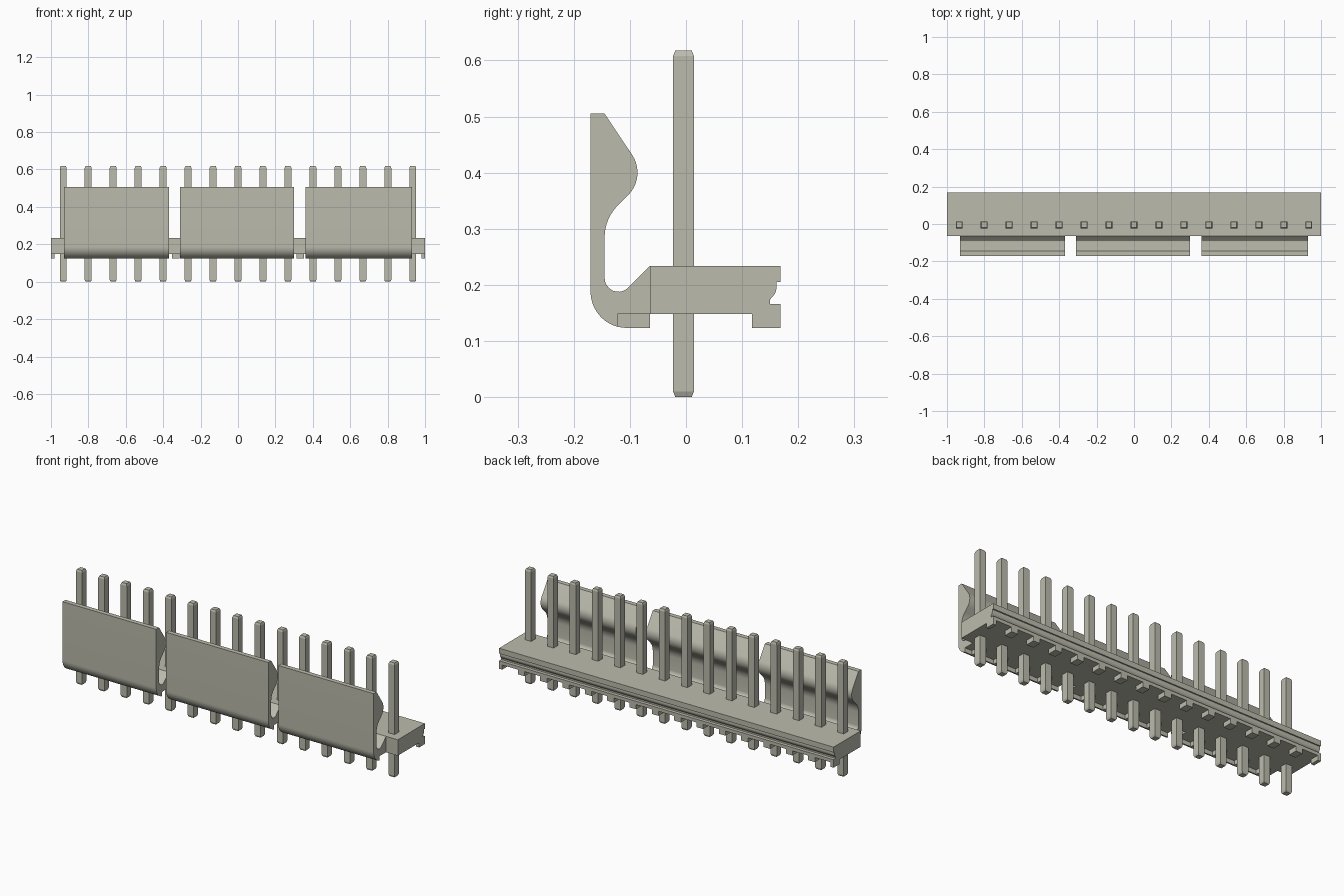
import bpy, bmesh, math
from mathutils import Vector

if "Cube" in bpy.data.objects:
    bpy.data.objects.remove(bpy.data.objects["Cube"], do_unlink=True)

mat = bpy.data.materials.new("warm_grey")
mat.use_nodes = True
COLOUR = (0.50, 0.50, 0.42, 1)
mat.diffuse_color = COLOUR
mat.node_tree.nodes["Principled BSDF"].inputs["Base Color"].default_value = COLOUR

PITCH, PINS = 0.1335, 15
FOOT = 0.02            # half width of a foot


def finish(bm, name, smooth=False):
    bmesh.ops.recalc_face_normals(bm, faces=bm.faces)
    me = bpy.data.meshes.new(name)
    bm.to_mesh(me)
    bm.free()
    me.materials.append(mat)
    ob = bpy.data.objects.new(name, me)
    bpy.context.collection.objects.link(ob)
    if smooth:
        bpy.ops.object.select_all(action='DESELECT')
        ob.select_set(True)
        bpy.context.view_layer.objects.active = ob
        bpy.ops.object.shade_smooth_by_angle(angle=math.radians(25))
    return ob


def fillet(points, steps=10):
    """Round each (y, z, radius) corner with an arc."""
    out = []
    for i, (y, z, r) in enumerate(points):
        p = Vector((y, z))
        if not r:
            out.append(p)
            continue
        a = (Vector(points[i - 1][:2]) - p).normalized()
        b = (Vector(points[(i + 1) % len(points)][:2]) - p).normalized()
        half = a.angle(b) / 2
        centre = p + (a + b).normalized() * r / math.sin(half)
        start = p + a * r / math.tan(half) - centre
        end = p + b * r / math.tan(half) - centre
        sweep = start.angle(end)
        for k in range(steps + 1):
            t = k / steps
            out.append(centre + (start * math.sin((1 - t) * sweep)
                                 + end * math.sin(t * sweep)) / math.sin(sweep))
    return out


def extrude(bm, profile, x0, x1):
    """Extrude a (y, z) outline along x."""
    ends = [[bm.verts.new((x, p[0], p[1])) for p in profile] for x in (x0, x1)]
    bm.faces.new(ends[0])
    bm.faces.new(ends[1])
    n = len(profile)
    for i in range(n):
        j = (i + 1) % n
        bm.faces.new((ends[0][i], ends[0][j], ends[1][j], ends[1][i]))


def feet(bm, profile, x0, x1):
    """Feet midway between pins, clipped to x0..x1."""
    for i in range(PINS + 1):
        x = (i - PINS / 2) * PITCH
        a, b = max(x - FOOT, x0), min(x + FOOT, x1)
        if b - a > 0.002:
            extrude(bm, profile, a, b)


# Base bar with the rear groove
bm = bmesh.new()
extrude(bm, fillet([(-0.064, 0.234, 0), (0.168, 0.234, 0), (0.168, 0.205, 0),
                    (0.161, 0.205, 0), (0.161, 0.187, 0.02), (0.150, 0.174, 0),
                    (0.150, 0.166, 0), (0.168, 0.166, 0), (0.168, 0.148, 0),
                    (-0.064, 0.148, 0)]), -1, 1)
finish(bm, "base_bar", True)

# Rear feet
bm = bmesh.new()
feet(bm, [(0.118, 0.123), (0.168, 0.123), (0.168, 0.148), (0.118, 0.148)], -1, 1)
finish(bm, "rear_feet")

# Locking walls: hooked spring profile, rounded under the front edge
inner = fillet([(-0.064, 0.148, 0), (-0.064, 0.234, 0), (-0.145, 0.153, 0.0245),
                (-0.145, 0.318, 0.08), (-0.070, 0.393, 0.057),
                (-0.145, 0.505, 0), (-0.170, 0.505, 0)])
heel = [(-0.105 + 0.065 * math.cos(math.radians(a)),
         0.188 + 0.065 * math.sin(math.radians(a))) for a in range(180, 256, 5)]
wall = [tuple(p) for p in inner] + heel + [(heel[-1][0], 0.148)]
front_foot = [(heel[-1][0], 0.148), heel[-1], (-0.105, 0.123),
              (-0.064, 0.123), (-0.064, 0.148)]
for side, x0, x1 in (("right", -0.93, -0.37), ("middle", -0.31, 0.30), ("left", 0.36, 0.93)):
    bm = bmesh.new()
    extrude(bm, wall, x0, x1)
    finish(bm, side + "_locking_wall", True)
    bm = bmesh.new()
    feet(bm, front_foot, x0, x1)
    finish(bm, side + "_front_feet")

# Square pins with tapered tips
for i in range(PINS):
    x, y = (i - (PINS - 1) / 2) * PITCH, -0.0045
    bm = bmesh.new()
    rings = []
    for z, h in ((0, 0.0145), (0.01, 0.0185), (0.608, 0.0185), (0.618, 0.0145)):
        rings.append([bm.verts.new((x + sx * h, y + sy * h, z))
                      for sx, sy in ((-1, -1), (1, -1), (1, 1), (-1, 1))])
    bm.faces.new(rings[0])
    bm.faces.new(rings[-1])
    for lo, hi in zip(rings, rings[1:]):
        for k in range(4):
            m = (k + 1) % 4
            bm.faces.new((lo[k], lo[m], hi[m], hi[k]))
    finish(bm, "pin_%02d" % (i + 1))
